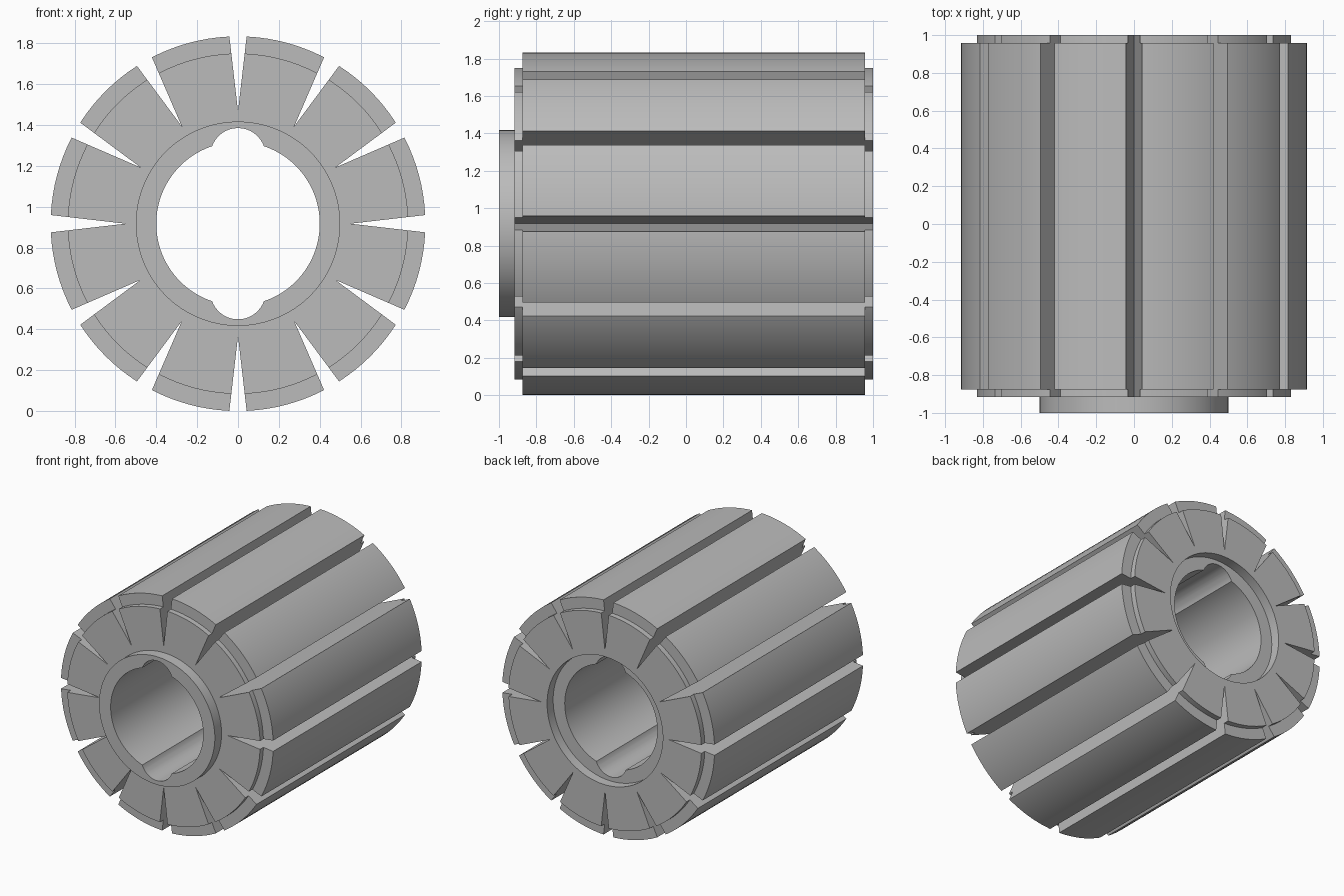
import bpy, bmesh, math
from mathutils import Matrix, Vector

default = bpy.data.objects.get("Cube")
if default:
    bpy.data.objects.remove(default, do_unlink=True)

CENTRE_Z = 0.917
R_OUT, R_RIM, R_HUB, R_BORE = 0.917, 0.833, 0.5, 0.4
SLOTS = 12

steel = bpy.data.materials.new("steel grey")
steel.use_nodes = True
grey = (0.5, 0.5, 0.5, 1)
steel.diffuse_color = grey
steel.node_tree.nodes["Principled BSDF"].inputs["Base Color"].default_value = grey


def make_object(name, bm):
    bmesh.ops.recalc_face_normals(bm, faces=bm.faces)
    mesh = bpy.data.meshes.new(name)
    bm.to_mesh(mesh)
    bm.free()
    mesh.materials.append(steel)
    obj = bpy.data.objects.new(name, mesh)
    obj.location.z = CENTRE_Z
    bpy.context.collection.objects.link(obj)
    return obj


def add_prism(bm, outline):
    """Extrude an (x, z) outline right through the part along y."""
    face = bm.faces.new([bm.verts.new((x, -1.2, z)) for x, z in outline])
    moved = bmesh.ops.extrude_face_region(bm, geom=[face])["geom"]
    bmesh.ops.translate(bm, vec=(0, 2.4, 0),
                        verts=[g for g in moved if isinstance(g, bmesh.types.BMVert)])


# Turned body: front hub, stepped rims, back recess and bore
profile = [(R_BORE, -1), (R_HUB, -1), (R_HUB, -0.917), (R_RIM, -0.917),
           (R_RIM, -0.875), (R_OUT, -0.875), (R_OUT, 0.957), (R_RIM, 0.957),
           (R_RIM, 1), (R_HUB, 1), (R_HUB, 0.925), (R_BORE, 0.925)]
bm = bmesh.new()
verts = [bm.verts.new((r, y, 0)) for r, y in profile]
edges = [bm.edges.new((v, verts[(i + 1) % len(verts)])) for i, v in enumerate(verts)]
bmesh.ops.spin(bm, geom=verts + edges, axis=(0, 1, 0), cent=(0, 0, 0),
               angle=math.tau, steps=120, use_merge=True)
bmesh.ops.remove_doubles(bm, verts=bm.verts, dist=0.0001)
rotor = make_object("slotted_rotor_core", bm)

# Tapered slots around the outside
bm = bmesh.new()
for i in range(SLOTS):
    turn = Matrix.Rotation(math.tau * i / SLOTS, 2)
    wedge = [Vector((0.55, 0)), Vector((1.1, -0.0635)), Vector((1.1, 0.0635))]
    add_prism(bm, [turn @ p for p in wedge])
slot_cutter = make_object("slot_cutter", bm)

# Rounded keyways above and below the bore
bm = bmesh.new()
for side in (1, -1):
    angles = [math.tau * (i + 0.5) / 48 for i in range(48)]
    add_prism(bm, [(0.135 * math.cos(a), side * 0.333 + 0.135 * math.sin(a)) for a in angles])
key_cutter = make_object("keyway_cutter", bm)

bpy.context.view_layer.objects.active = rotor
for cutter in (slot_cutter, key_cutter):
    cutter.hide_render = True
    cut = rotor.modifiers.new(cutter.name, 'BOOLEAN')
    cut.operation = 'DIFFERENCE'
    cut.solver = 'EXACT'
    cut.object = cutter
    bpy.ops.object.modifier_apply(modifier=cut.name)
    bpy.data.objects.remove(cutter, do_unlink=True)

# Smooth curved walls, sharp machined edges
bpy.ops.object.select_all(action='DESELECT')
rotor.select_set(True)
bpy.ops.object.shade_smooth_by_angle(angle=math.radians(25))
